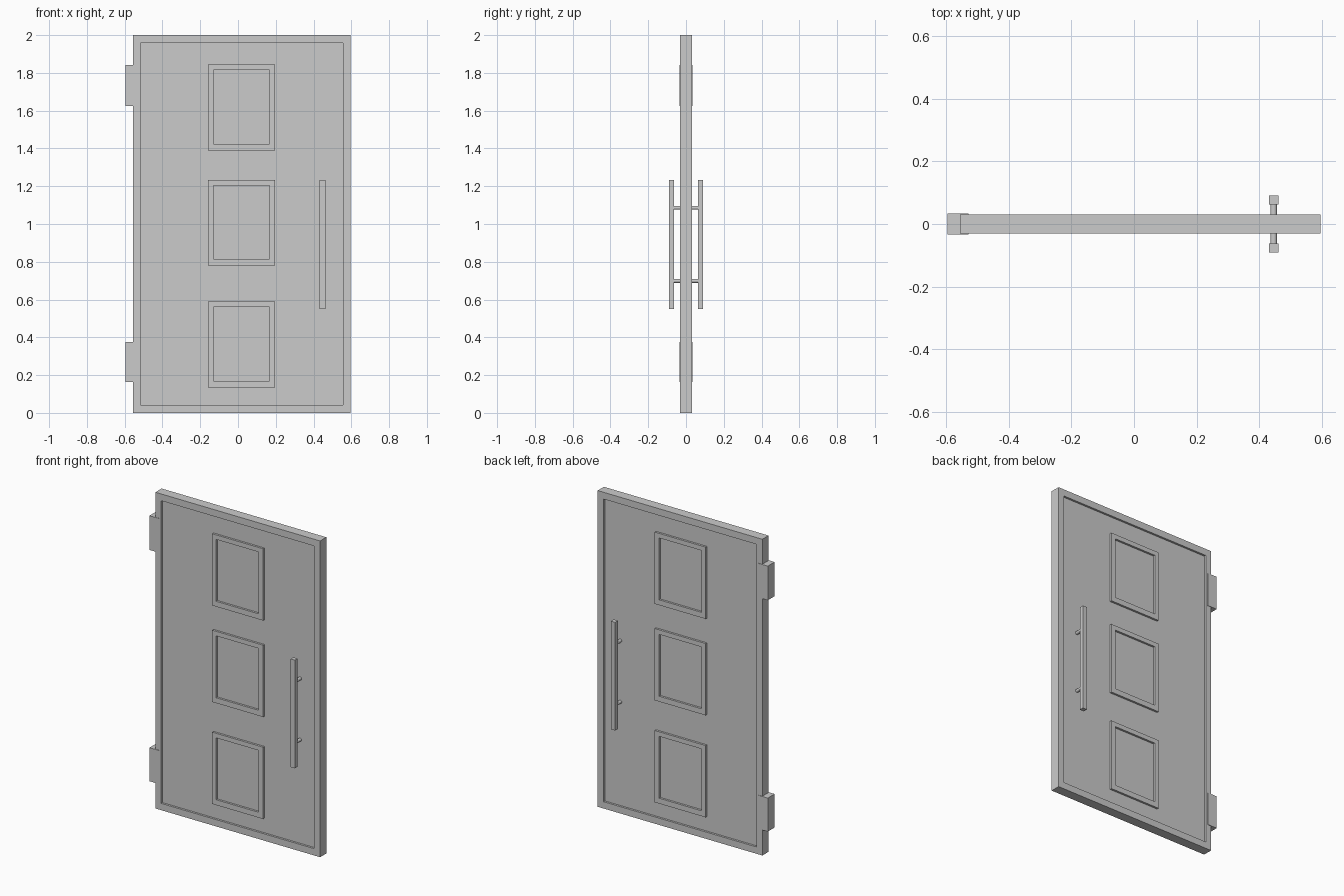
import bpy
import bmesh
import math

if "Cube" in bpy.data.objects:
    bpy.data.objects.remove(bpy.data.objects["Cube"])

HALF = 0.031    # half the door thickness
PANEL = 0.018   # half the recessed panel thickness


def finish(name, bm):
    bmesh.ops.recalc_face_normals(bm, faces=bm.faces[:])
    mesh = bpy.data.meshes.new(name)
    bm.to_mesh(mesh)
    bm.free()
    obj = bpy.data.objects.new(name, mesh)
    bpy.context.collection.objects.link(obj)
    return obj


def box(name, x0, x1, y0, y1, z0, z1):
    bm = bmesh.new()
    bmesh.ops.create_cube(bm, size=1)
    for v in bm.verts:
        v.co.x = (x0 + x1) / 2 + v.co.x * (x1 - x0)
        v.co.y = (y0 + y1) / 2 + v.co.y * (y1 - y0)
        v.co.z = (z0 + z1) / 2 + v.co.z * (z1 - z0)
    return finish(name, bm)


def ring(name, outer, inner, y0, y1):
    """Rectangular frame; outer and inner are (x0, x1, z0, z1)."""
    bm = bmesh.new()

    def loop(r, y):
        x0, x1, z0, z1 = r
        return [bm.verts.new((x, y, z)) for x, z in
                ((x0, z0), (x1, z0), (x1, z1), (x0, z1))]

    loops = [loop(outer, y0), loop(outer, y1), loop(inner, y1), loop(inner, y0)]
    for k in range(4):
        a, b = loops[k], loops[(k + 1) % 4]
        for i in range(4):
            j = (i + 1) % 4
            bm.faces.new((a[i], a[j], b[j], b[i]))
    return finish(name, bm)


# Door border and recessed panel
opening = (-0.516, 0.555, 0.043, 1.957)
ring("door_border", (-0.556, 0.596, 0, 2), opening, -HALF, HALF)
box("door_panel", opening[0], opening[1], -PANEL, PANEL, opening[2], opening[3])

# Hinges wrapping the left edge
for z0, z1 in ((0.163, 0.375), (1.626, 1.842)):
    box("hinge", -0.596, -0.53, -0.034, 0.034, z0, z1)

# Both faces: raised panel frames and pull handle
for side, s in (("front", -1), ("back", 1)):
    ya, yb = sorted((s * PANEL, s * HALF))
    for z in (0.135, 0.780, 1.390):
        ring(side + "_panel_frame", (-0.159, 0.197, z, z + 0.454),
             (-0.131, 0.166, z + 0.034, z + 0.425), ya, yb)

    ya, yb = sorted((s * 0.063, s * 0.091))
    box(side + "_handle_bar", 0.432, 0.462, ya, yb, 0.549, 1.233)
    for z in (0.699, 1.086):
        bpy.ops.mesh.primitive_cylinder_add(
            vertices=24, radius=0.0105, depth=0.05,
            location=(0.447, s * 0.041, z), rotation=(math.pi / 2, 0, 0))
        post = bpy.context.object
        post.name = side + "_handle_post"
        bpy.ops.object.shade_smooth_by_angle()
